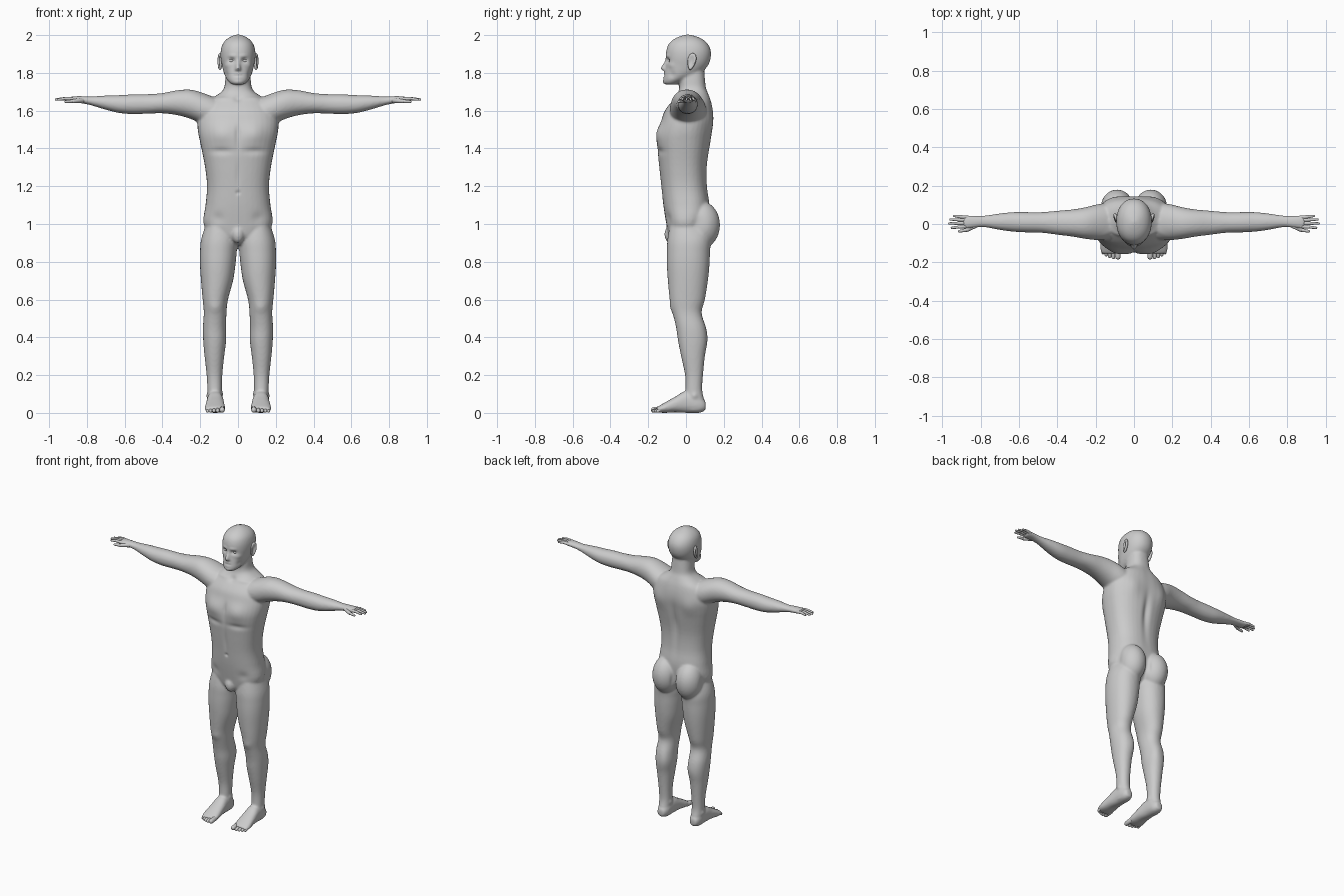
import bpy, bmesh, math
from mathutils import Vector, Matrix


def loft(bm, axis, rows, power=2.2, side=1, n=36, steps=4):
    """Smooth skin through oval sections (t, a0, a1, b0, b1) along an axis."""
    pts = [Vector(r) for r in rows]
    dense = []
    for i in range(len(pts) - 1):
        p0, p1, p2, p3 = pts[max(i - 1, 0)], pts[i], pts[i + 1], pts[min(i + 2, len(pts) - 1)]
        for k in range(steps):
            t = k / steps
            dense.append(0.5 * (2 * p1 + (p2 - p0) * t + (2 * p0 - 5 * p1 + 4 * p2 - p3) * t * t
                                + (3 * p1 - p0 - 3 * p2 + p3) * t ** 3))
    dense.append(pts[-1])
    rings = []
    for t, a0, a1, b0, b1 in dense:
        ring = []
        for j in range(n):
            c, s = math.cos(2 * math.pi * j / n), math.sin(2 * math.pi * j / n)
            a = (a0 + a1) / 2 + (a1 - a0) / 2 * math.copysign(abs(c) ** (2 / power), c)
            b = (b0 + b1) / 2 + (b1 - b0) / 2 * math.copysign(abs(s) ** (2 / power), s)
            x, y, z = {'X': (t, a, b), 'Y': (a, t, b), 'Z': (a, b, t)}[axis]
            ring.append(bm.verts.new((x * side, y, z)))
        rings.append(ring)
    for r0, r1 in zip(rings, rings[1:]):
        for j in range(n):
            k = (j + 1) % n
            bm.faces.new((r0[j], r0[k], r1[k], r1[j]))
    bm.faces.new(rings[0])
    bm.faces.new(rings[-1])


def ellipsoid(bm, centre, radii):
    m = Matrix.Translation(centre) @ Matrix.Diagonal((*radii, 1))
    return bmesh.ops.create_uvsphere(bm, u_segments=32, v_segments=20, radius=1, matrix=m)['verts']


def capsule(bm, p0, p1, r0, r1, side):
    p0, p1 = Vector(p0), Vector(p1)
    p0.x *= side
    p1.x *= side
    q = (p1 - p0).to_track_quat('Z', 'Y')
    for v in bmesh.ops.create_uvsphere(bm, u_segments=14, v_segments=10, radius=1)['verts']:
        v.co = p1 + q @ v.co * r1 if v.co.z > -0.01 else p0 + q @ v.co * r0


def finish(bm, name):
    bmesh.ops.recalc_face_normals(bm, faces=bm.faces)
    me = bpy.data.meshes.new(name)
    bm.to_mesh(me)
    bm.free()
    me.polygons.foreach_set('use_smooth', [True] * len(me.polygons))
    ob = bpy.data.objects.new(name, me)
    bpy.context.collection.objects.link(ob)
    return ob


body = bmesh.new()

# torso and neck: z, half width, front y, back y
torso = [(.89, .05, -.06, .05), (.93, .13, -.09, .09), (1.0, .183, -.104, .12), (1.1, .172, -.12, .125),
         (1.2, .164, -.131, .112), (1.31, .176, -.143, .112), (1.43, .2, -.154, .13), (1.49, .212, -.148, .138),
         (1.55, .215, -.13, .145), (1.6, .2, -.112, .143), (1.65, .165, -.075, .133), (1.69, .1, -.045, .118),
         (1.72, .074, -.036, .106), (1.77, .067, -.036, .1), (1.83, .06, -.03, .095)]
loft(body, 'Z', [(z, -w, w, f, b) for z, w, f, b in torso], 2.4)

# head and nose
head = [(1.738, .03, -.108, -.05), (1.748, .044, -.118, -.03), (1.77, .062, -.118, .02), (1.80, .075, -.113, .08),
        (1.84, .085, -.107, .117), (1.88, .092, -.107, .131), (1.92, .091, -.104, .131), (1.955, .08, -.09, .114),
        (1.98, .058, -.062, .085), (1.996, .03, -.025, .045), (2.003, .006, .004, .016)]
loft(body, 'Z', [(z, -w, w, f, b) for z, w, f, b in head], 2.15)
nose = [(1.885, .008, -.105, -.08), (1.855, .01, -.118, -.08), (1.828, .015, -.135, -.08), (1.816, .018, -.13, -.08),
        (1.81, .012, -.118, -.08)]
loft(body, 'Z', [(z, -w, w, f, b) for z, w, f, b in nose], 2)

# arm to palm: x, y range, z range
arm = [(.1, -.085, .11, 1.5, 1.66), (.18, -.085, .105, 1.525, 1.692), (.25, -.078, .088, 1.556, 1.711),
       (.32, -.066, .076, 1.576, 1.708), (.4, -.056, .069, 1.586, 1.693), (.48, -.046, .062, 1.584, 1.687),
       (.56, -.044, .062, 1.582, 1.686), (.63, -.04, .062, 1.588, 1.682), (.7, -.031, .055, 1.605, 1.68),
       (.78, -.017, .044, 1.629, 1.675), (.83, -.02, .043, 1.639, 1.677), (.87, -.024, .045, 1.643, 1.676),
       (.893, -.022, .043, 1.648, 1.672)]
# leg: z, x range, y range
leg = [(1.02, .03, .165, -.08, .11), (.92, .004, .195, -.098, .13), (.85, .007, .201, -.101, .127),
       (.78, .014, .201, -.101, .124), (.7, .026, .196, -.096, .116), (.6, .053, .187, -.086, .1),
       (.53, .061, .181, -.071, .083), (.45, .063, .186, -.052, .105), (.38, .063, .184, -.042, .112),
       (.3, .073, .177, -.026, .1), (.2, .083, .166, -.005, .09), (.12, .085, .162, -.003, .086),
       (.06, .085, .16, -.01, .098), (.012, .088, .155, -.01, .095)]
# foot: y, x range, z range
foot = [(.104, .1, .145, .015, .06), (.07, .083, .16, 0, .09), (0, .078, .164, 0, .115), (-.06, .072, .17, .003, .084),
        (-.11, .068, .176, 0, .056), (-.145, .07, .174, .002, .036), (-.155, .076, .168, .006, .028)]
for s in (1, -1):
    loft(body, 'X', arm, 2.1, s)
    loft(body, 'Z', leg, 2.15, s)
    loft(body, 'Y', foot, 2.3, s)
    ellipsoid(body, (s * .088, .08, .995), (.088, .1, .125))
ellipsoid(body, (0, -.08, .945), (.034, .034, .048))

# fuse into one smooth skin
skin = finish(body, 'body')
m = skin.modifiers.new('fuse', 'REMESH')
m.mode, m.voxel_size, m.use_smooth_shade = 'VOXEL', .007, True
m = skin.modifiers.new('relax', 'SMOOTH')
m.factor, m.iterations = .5, 7
fused = bpy.data.meshes.new_from_object(skin.evaluated_get(bpy.context.evaluated_depsgraph_get()))
skin.modifiers.clear()
skin.data = fused

# muscle swells and hollows, mirrored: x, y, z, radius, vertical radius, height
muscles = [(.085, -.14, 1.48, .055, .05, .012), (.09, -.15, 1.385, .06, .018, -.007), (0, -.15, 1.47, .014, .08, -.009),
           (0, -.07, 1.67, .022, .02, -.01), (.1, -.08, 1.665, .045, .01, .006), (0, -.14, 1.24, .012, .1, -.005),
           (0, -.13, 1.165, .01, .01, -.008), (.11, -.1, 1.03, .035, .03, -.006), (0, .12, 1.4, .022, .17, -.014),
           (.11, .13, 1.52, .05, .06, .008), (0, .14, .97, .014, .07, -.02), (.19, .06, 1.0, .04, .05, -.008),
           (.12, -.07, .56, .028, .03, .006), (.095, .1, .41, .03, .06, .005), (.085, .04, .1, .015, .015, .006),
           (.16, .045, .09, .015, .015, .006)]
face = [(.035, -.1, 1.866, .018, .012, -.014), (.03, -.105, 1.89, .022, .008, .004), (.06, -.08, 1.84, .02, .014, .004),
        (.062, -.075, 1.79, .02, .02, -.005), (0, -.12, 1.785, .022, .004, -.006), (0, -.118, 1.794, .016, .006, .005),
        (0, -.118, 1.776, .016, .006, .005), (0, -.118, 1.753, .02, .012, .005)]
count = len(fused.vertices) * 3
co, no = [0.0] * count, [0.0] * count
fused.vertices.foreach_get('co', co)
fused.vertices.foreach_get('normal', no)
for i in range(0, count, 3):
    x, y, z = abs(co[i]), co[i + 1], co[i + 2]
    push = 0
    for cx, cy, cz, r, rz, h in muscles + face if x < .25 else ():
        if abs(z - cz) < 2.5 * rz:
            push += h * math.exp(-((x - cx) ** 2 + (y - cy) ** 2) / r ** 2 - ((z - cz) / rz) ** 2)
    for k in range(i, i + 3):
        co[k] += no[k] * push
fused.vertices.foreach_set('co', co)
fused.update()

# fingers, toes, ears and eyes
fingers, toes, ears, eyes = (bmesh.new() for _ in range(4))
for s in (1, -1):
    for y0, y1, tip in ((-.012, -.02, .951), (.004, .003, .964), (.02, .024, .958), (.034, .042, .938)):
        mid = ((.875 + tip) / 2, (y0 + y1) / 2, 1.664)
        capsule(fingers, (.87, y0, 1.661), mid, .0105, .0088, s)
        capsule(fingers, mid, (tip, y1, 1.659), .0088, .006, s)
    capsule(fingers, (.825, -.006, 1.655), (.872, -.031, 1.65), .015, .0105, s)
    capsule(fingers, (.872, -.031, 1.65), (.912, -.038, 1.648), .0105, .007, s)
    for i in range(5):
        r = .0145 if i == 0 else .0105 - .0005 * i
        x = (.084, .108, .127, .145, .161)[i]
        capsule(toes, (x, -.13, .02), (x, (-.171, -.173, -.168, -.16, -.15)[i], r + .001), r + .002, r, s)
    for v in ellipsoid(ears, (0, 0, 0), (1, 1, 1)):
        if v.co.x > 0:
            v.co.x *= .2 + 1.3 * (v.co.y ** 2 + v.co.z ** 2)
        v.co = Vector((v.co.x * .013, v.co.y * (.022 + .006 * v.co.z), v.co.z * .045))
        v.co = Matrix.Rotation(-.2, 3, 'X') @ Matrix.Rotation(-.3, 3, 'Z') @ v.co
        v.co = Vector(((v.co.x + .095) * s, v.co.y + .03, v.co.z + 1.86))
    ellipsoid(eyes, (s * .035, -.079, 1.865), (.014, .012, .011))
for bm, name in ((fingers, 'fingers'), (toes, 'toes'), (ears, 'ears'), (eyes, 'eyes')):
    finish(bm, name)
